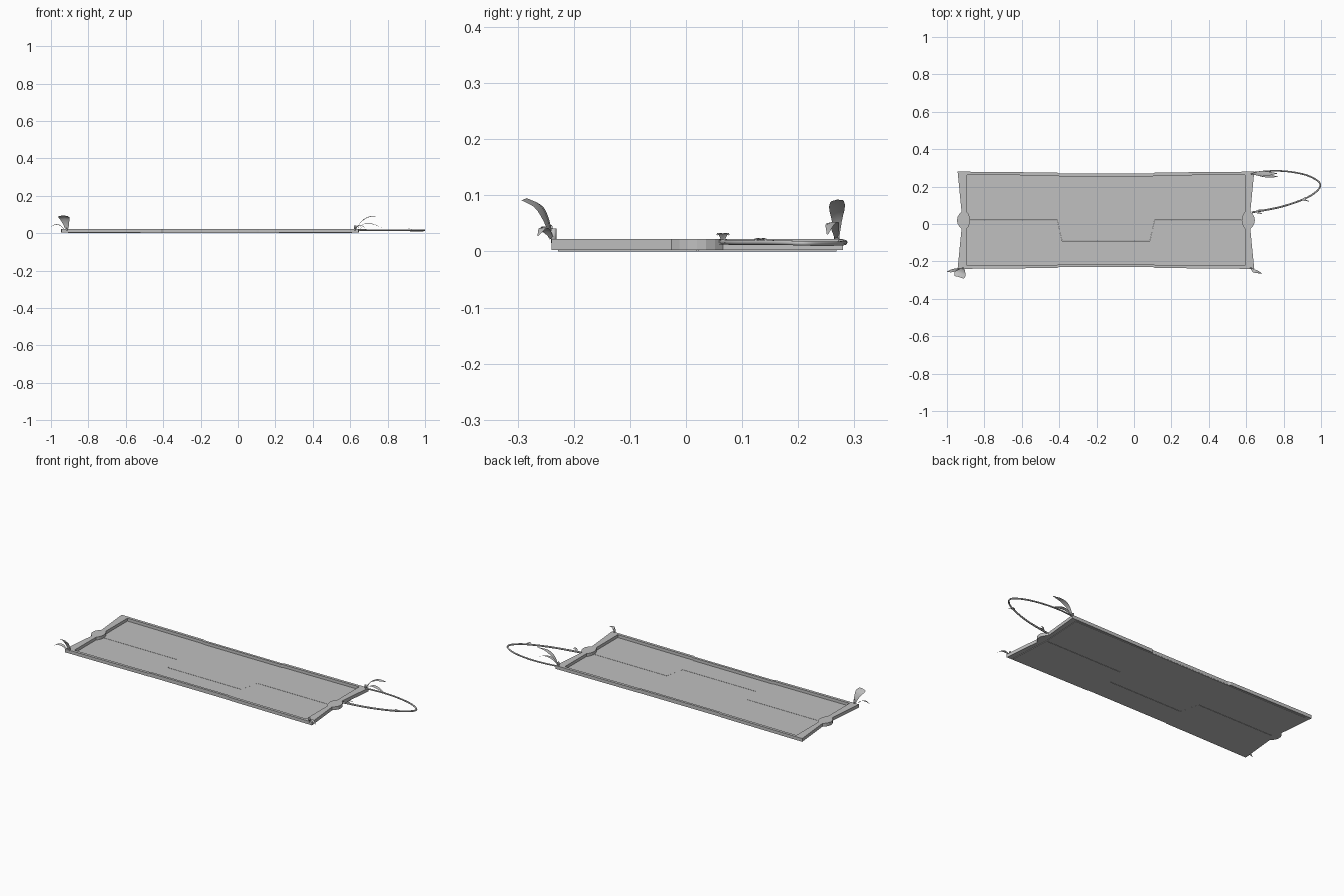
import bpy, bmesh, math
from mathutils import Vector

if "Cube" in bpy.data.objects:
    bpy.data.objects.remove(bpy.data.objects["Cube"])

CX, CY = -0.15, 0.02          # centre of the framed board

grey = bpy.data.materials.new("plain grey")
grey.diffuse_color = (0.53, 0.53, 0.53, 1)
grey.use_nodes = True
grey.node_tree.nodes["Principled BSDF"].inputs["Base Color"].default_value = grey.diffuse_color


def make(name, bm, smooth=False):
    bmesh.ops.recalc_face_normals(bm, faces=bm.faces)
    me = bpy.data.meshes.new(name)
    bm.to_mesh(me)
    bm.free()
    me.materials.append(grey)
    for p in me.polygons:
        p.use_smooth = smooth
    ob = bpy.data.objects.new(name, me)
    bpy.context.collection.objects.link(ob)
    return ob


def full_loop(q):
    """Mirror a quarter outline (starting on the x axis) into a closed loop."""
    half = q + [(-u, v) for u, v in reversed(q)]
    return [(CX + u, CY + v) for u, v in half + [(u, -v) for u, v in reversed(half[1:-1])]]


def slab(name, pts, z0, z1):
    bm = bmesh.new()
    a = [bm.verts.new((x, y, z0)) for x, y in pts]
    b = [bm.verts.new((x, y, z1)) for x, y in pts]
    bm.faces.new(a)
    bm.faces.new(b)
    for i in range(len(pts)):
        j = (i + 1) % len(pts)
        bm.faces.new((a[i], a[j], b[j], b[i]))
    return make(name, bm)


# Frame: waisted rails, rounded knob in the middle of each short end
outer = full_loop([(0.796, 0), (0.794, 0.016), (0.785, 0.032), (0.772, 0.046),
                   (0.793, 0.26), (0.262, 0.255), (0.25, 0.249)])
inner = full_loop([(0.726, 0), (0.728, 0.016), (0.734, 0.032), (0.744, 0.046),
                   (0.744, 0.243), (0.262, 0.239), (0.25, 0.235)])
bm = bmesh.new()
rings = [[bm.verts.new((x, y, z)) for x, y in loop]
         for loop, z in ((outer, 0.003), (outer, 0.022), (inner, 0.022), (inner, 0.003))]
n = len(outer)
for k in range(4):
    r, s = rings[k], rings[(k + 1) % 4]
    for i in range(n):
        j = (i + 1) % n
        bm.faces.new((r[i], r[j], s[j], s[i]))
make("frame", bm)

# Panel: two halves meeting at a stepped seam
seam = [(-0.897, 0.02), (-0.41, 0.02), (-0.385, -0.09),
        (0.085, -0.09), (0.11, 0.02), (0.597, 0.02)]
g = 0.001
slab("panel_back", [(x, y + g) for x, y in seam] + [(0.61, 0.268), (-0.91, 0.268)], 0.0, 0.005)
slab("panel_front", [(-0.91, -0.228), (0.61, -0.228)] + [(x, y - g) for x, y in reversed(seam)], 0.0, 0.005)


def smooth_path(pts, steps):
    """Catmull-Rom interpolation through the points."""
    p = [Vector(q) for q in pts]
    p = [2 * p[0] - p[1]] + p + [2 * p[-1] - p[-2]]
    out = []
    for i in range(1, len(p) - 2):
        a, b, c, d = p[i - 1:i + 3]
        for k in range(steps):
            t = k / steps
            out.append(0.5 * (2 * b + (c - a) * t + (2 * a - 5 * b + 4 * c - d) * t * t
                              + (3 * b - a - 3 * c + d) * t ** 3))
    return out + [p[-2]]


def tube(name, pts, r0, r1, steps=6, sides=6):
    path = smooth_path(pts, steps)
    bm = bmesh.new()
    rows = []
    for i, c in enumerate(path):
        t = (path[min(i + 1, len(path) - 1)] - path[max(i - 1, 0)]).normalized()
        up = Vector((0, 0, 1)) if abs(t.z) < 0.9 else Vector((1, 0, 0))
        s = t.cross(up).normalized()
        w = s.cross(t)
        r = r0 + (r1 - r0) * i / (len(path) - 1)
        rows.append([bm.verts.new(c + r * (s * math.cos(2 * math.pi * k / sides)
                                           + w * math.sin(2 * math.pi * k / sides)))
                     for k in range(sides)])
    for a, b in zip(rows, rows[1:]):
        for k in range(sides):
            m = (k + 1) % sides
            bm.faces.new((a[k], a[m], b[m], b[k]))
    bm.faces.new(rows[0])
    bm.faces.new(rows[-1])
    return make(name, bm, True)


def leaf(name, pts, side, widths, fold=0.15):
    """Curved blade, folded along its midrib; widths are half widths along the path."""
    path = smooth_path(pts, 3)
    side = Vector(side).normalized()
    bm = bmesh.new()
    rows = []
    for i, c in enumerate(path):
        f = i / (len(path) - 1) * (len(widths) - 1)
        k = min(int(f), len(widths) - 2)
        w = widths[k] + (widths[k + 1] - widths[k]) * (f - k)
        t = (path[min(i + 1, len(path) - 1)] - path[max(i - 1, 0)]).normalized()
        lift = side.cross(t) * w * fold
        rows.append([bm.verts.new(c + side * w + lift), bm.verts.new(c),
                     bm.verts.new(c - side * w + lift)])
    for a, b in zip(rows, rows[1:]):
        for k in (0, 1):
            bm.faces.new((a[k], a[k + 1], b[k + 1], b[k]))
    return make(name, bm, True)


# Looping vine off the right end
tube("vine_loop", [(0.62, 0.272, 0.018), (0.72, 0.283, 0.017), (0.82, 0.281, 0.015),
                   (0.92, 0.262, 0.014), (0.985, 0.228, 0.014), (0.993, 0.195, 0.015),
                   (0.95, 0.155, 0.016), (0.88, 0.122, 0.016), (0.77, 0.088, 0.016),
                   (0.63, 0.062, 0.017)], 0.004, 0.005)

# Corner leaves
blade = (0.004, 0.009, 0.015, 0.011, 0.001)
leaf("tall_leaf_left", [(-0.915, -0.238, 0.024), (-0.92, -0.246, 0.055),
                        (-0.928, -0.26, 0.083), (-0.934, -0.284, 0.095)],
     (1, -0.3, 0), (0.01, 0.016, 0.024, 0.032, 0.026))
leaf("small_leaf_left", [(-0.93, -0.24, 0.022), (-0.955, -0.246, 0.042),
                         (-0.98, -0.251, 0.044), (-0.999, -0.255, 0.034)],
     (0, 1, 0.2), (0.003, 0.008, 0.009, 0.006, 0.001))
leaf("tall_leaf_right", [(0.635, 0.269, 0.024), (0.66, 0.269, 0.065),
                         (0.705, 0.269, 0.09), (0.765, 0.27, 0.092)], (0, 1, 0.1), blade)
leaf("low_leaf_right", [(0.635, 0.268, 0.024), (0.675, 0.264, 0.05),
                        (0.72, 0.257, 0.05), (0.77, 0.252, 0.03)],
     (0.1, 1, 0.1), (0.003, 0.008, 0.011, 0.007, 0.001))
leaf("small_leaf_front", [(0.625, -0.238, 0.022), (0.64, -0.25, 0.04),
                          (0.66, -0.256, 0.042), (0.683, -0.264, 0.028)],
     (0.4, 1, 0), (0.003, 0.008, 0.009, 0.006, 0.001))

# Short stems at the leafy corners
for nm, x, y in (("left", -0.915, -0.236), ("front", 0.625, -0.236), ("right", 0.63, 0.269)):
    tube("stem_" + nm, [(x, y, 0.015), (x, y, 0.041)], 0.005, 0.005, 1)

# Tiny sprouts along the vine
for i, (x, y) in enumerate(((0.65, 0.066), (0.9, 0.133))):
    h = 0.033 if i == 0 else 0.024
    for k, s in enumerate((-1, 1)):
        leaf(f"sprout_{i}_{k}", [(x, y, 0.017), (x + 0.012, y + s * 0.005, h),
                                 (x + 0.035, y + s * 0.011, h - 0.004)],
             (0.2, 1, 0), (0.002, 0.005, 0.001))
